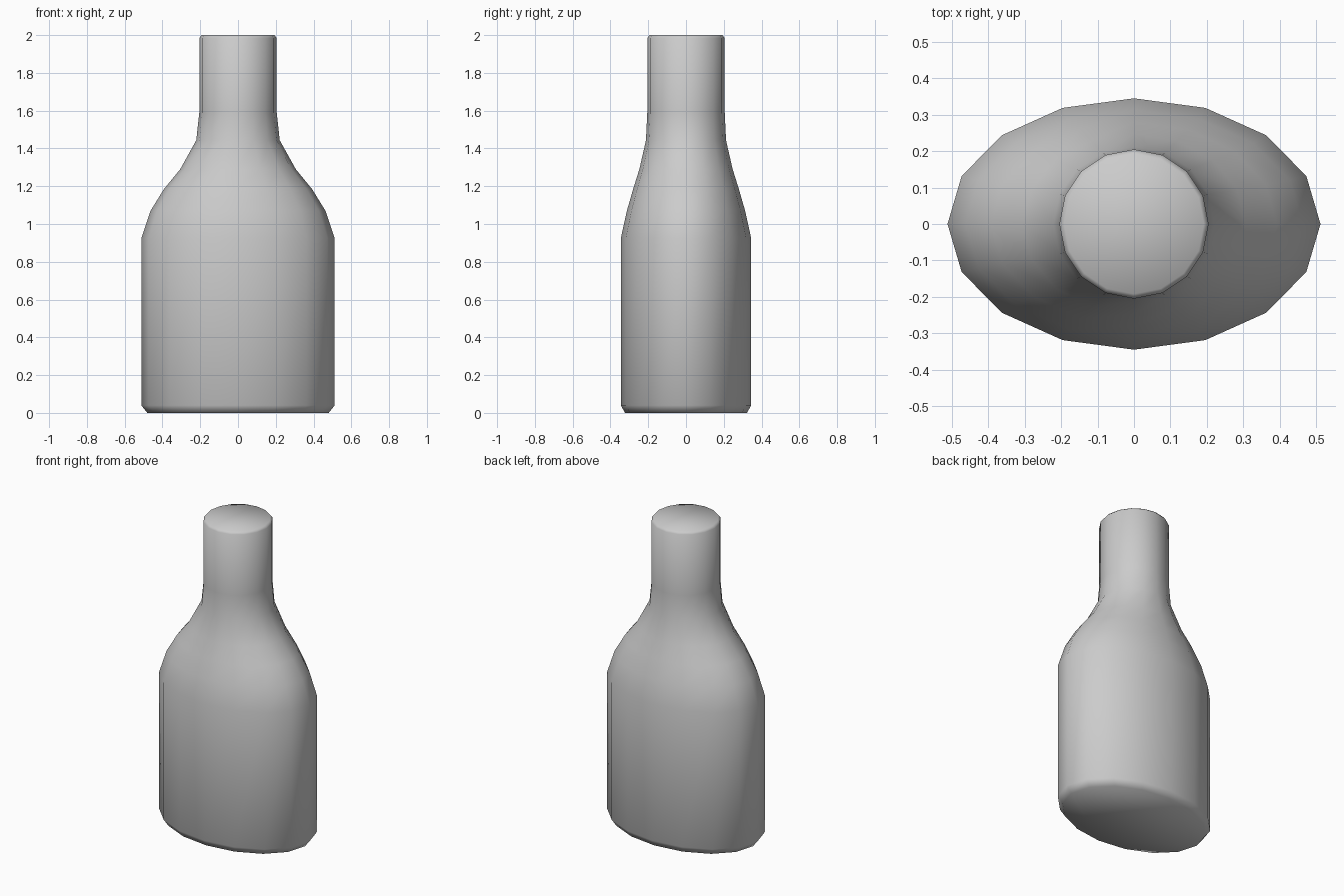
import bpy, bmesh
from math import cos, sin, pi

if "Cube" in bpy.data.objects:
    bpy.data.objects.remove(bpy.data.objects["Cube"])

SIDES = 16

# Cross-sections from base to lip: height, half width, half depth
profile = [
    (0.00, 0.48, 0.323), (0.04, 0.512, 0.345), (0.925, 0.512, 0.345),
    (1.07, 0.463, 0.313), (1.185, 0.392, 0.28), (1.29, 0.306, 0.247),
    (1.443, 0.221, 0.212), (1.59, 0.205, 0.205), (1.985, 0.205, 0.205),
    (2.00, 0.192, 0.192),
]

bm = bmesh.new()

# Oval rings blending into a round neck
rings = []
for z, rx, ry in profile:
    rings.append([bm.verts.new((rx * cos(2 * pi * i / SIDES),
                                ry * sin(2 * pi * i / SIDES), z))
                  for i in range(SIDES)])

# Side walls
for low, high in zip(rings, rings[1:]):
    for i in range(SIDES):
        j = (i + 1) % SIDES
        bm.faces.new((low[i], low[j], high[j], high[i]))

# Closed base and top
bm.faces.new(rings[0][::-1])
bm.faces.new(rings[-1])

for face in bm.faces:
    face.smooth = True

mesh = bpy.data.meshes.new("bottle")
bm.to_mesh(mesh)
bm.free()
bottle = bpy.data.objects.new("bottle", mesh)
bpy.context.collection.objects.link(bottle)
